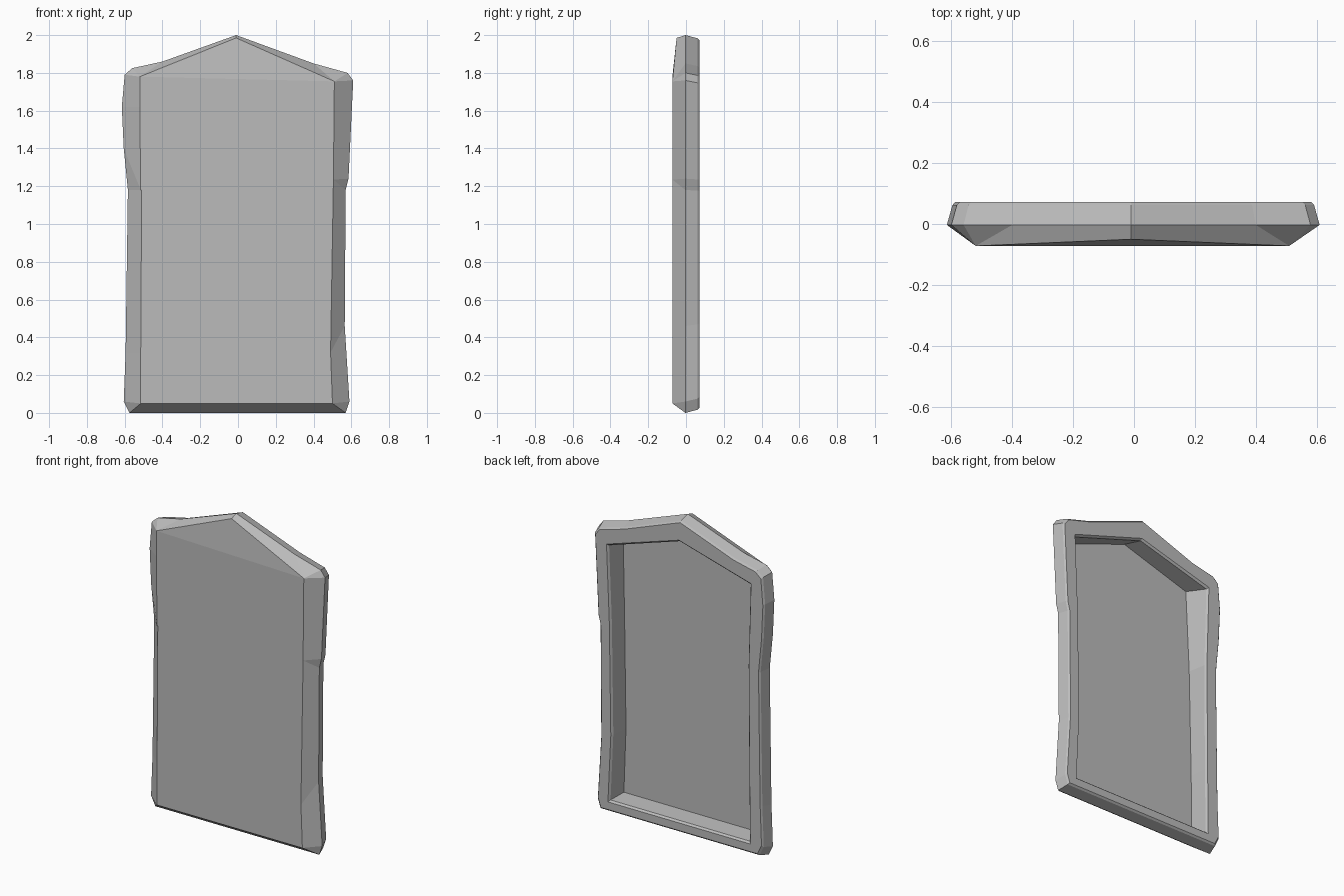
import bpy, bmesh

if "Cube" in bpy.data.objects:
    bpy.data.objects.remove(bpy.data.objects["Cube"])

# Outline stations, counterclockwise from bottom left: widest edge x, z / front face edge x, z
STATIONS = [
    (-0.575, 0.00, -0.515, 0.05), (0.57, 0.00, 0.50, 0.05),
    (0.59, 0.06, 0.50, 0.05), (0.565, 0.46, 0.49, 0.32),
    (0.57, 1.18, 0.505, 1.235), (0.585, 1.24, 0.505, 1.235),
    (0.61, 1.76, 0.51, 1.755), (0.58, 1.80, 0.51, 1.755),
    (0.40, 1.85, 0.51, 1.755), (-0.01, 2.00, -0.01, 1.985),
    (-0.40, 1.86, -0.52, 1.78), (-0.56, 1.825, -0.52, 1.78),
    (-0.60, 1.79, -0.52, 1.78), (-0.615, 1.62, -0.52, 1.62),
    (-0.605, 1.40, -0.515, 1.18), (-0.583, 1.18, -0.51, 1.18),
    (-0.595, 0.32, -0.515, 0.32), (-0.605, 0.06, -0.515, 0.05),
]
# Recess opening on the back (x, z), and how far each corner moves at the recess floor
OPENING = [(-0.50, 0.075), (0.495, 0.075), (0.475, 0.50), (0.485, 1.20),
           (0.505, 1.70), (0.0, 1.86), (-0.505, 1.72), (-0.49, 1.20), (-0.495, 0.50)]
FLOOR_SHIFT = [(0.01, 0.01), (-0.015, 0.01), (-0.01, 0), (-0.01, 0),
               (-0.02, 0.01), (0.03, 0.015), (0.06, 0.01), (0.02, 0), (0.01, 0)]

bm = bmesh.new()
cache = {}


def vert(x, y, z):
    key = (round(x, 4), round(y, 4), round(z, 4))
    if key not in cache:
        cache[key] = bm.verts.new(key)
    return cache[key]


def scaled(points, y, sx, sz, mid_z=1.0):
    return [vert(x * sx, y, mid_z + (z - mid_z) * sz) for x, z in points]


def face(verts):
    unique = list(dict.fromkeys(verts))
    if len(unique) > 2:
        return bm.faces.new(unique)


def bridge(a, b):
    for i in range(len(a)):
        j = (i + 1) % len(a)
        face([a[i], a[j], b[j], b[i]])


# Outer shell: front edge, widest edge, back edge, small back chamfer
widest = [(s[0], s[1]) for s in STATIONS]
front = [vert(s[2], -0.05 if s[3] > 1.9 else -0.072, s[3]) for s in STATIONS]
middle = scaled(widest, -0.003, 1, 1)
back = scaled(widest, 0.062, 0.97, 0.983)
rim = scaled(widest, 0.072, 0.955, 0.973)
bridge(front, middle)
bridge(middle, back)
bridge(back, rim)

# Front panel: flat body and a peak that leans slightly back
face([v for v in front if v.co.z < 1.9])
face([front[8], front[9], front[10]])

# Recess in the back: chamfered lip, leaning walls and floor
lip = scaled(OPENING, 0.072, 1, 1)
inner = scaled(OPENING, 0.060, 0.98, 0.988, 0.95)
floor = [vert(v.co.x + dx, -0.052, v.co.z + dz) for v, (dx, dz) in zip(inner, FLOOR_SHIFT)]
bridge(lip, inner)
bridge(inner, floor)
face(floor)

# Flat rim between the outer edge and the opening
loops = [e for e in bm.edges if len(e.link_faces) == 1 and all(v.co.y > 0.071 for v in e.verts)]
bmesh.ops.triangle_fill(bm, edges=loops, use_beauty=True, normal=(0, 1, 0))
bmesh.ops.recalc_face_normals(bm, faces=bm.faces[:])

mesh = bpy.data.meshes.new("recessed_panel")
bm.to_mesh(mesh)
bm.free()
grey = bpy.data.materials.new("stone grey")
grey.diffuse_color = (0.5, 0.5, 0.5, 1)
grey.use_nodes = True
grey.node_tree.nodes["Principled BSDF"].inputs["Base Color"].default_value = grey.diffuse_color
mesh.materials.append(grey)
panel = bpy.data.objects.new("recessed_panel", mesh)
bpy.context.collection.objects.link(panel)
